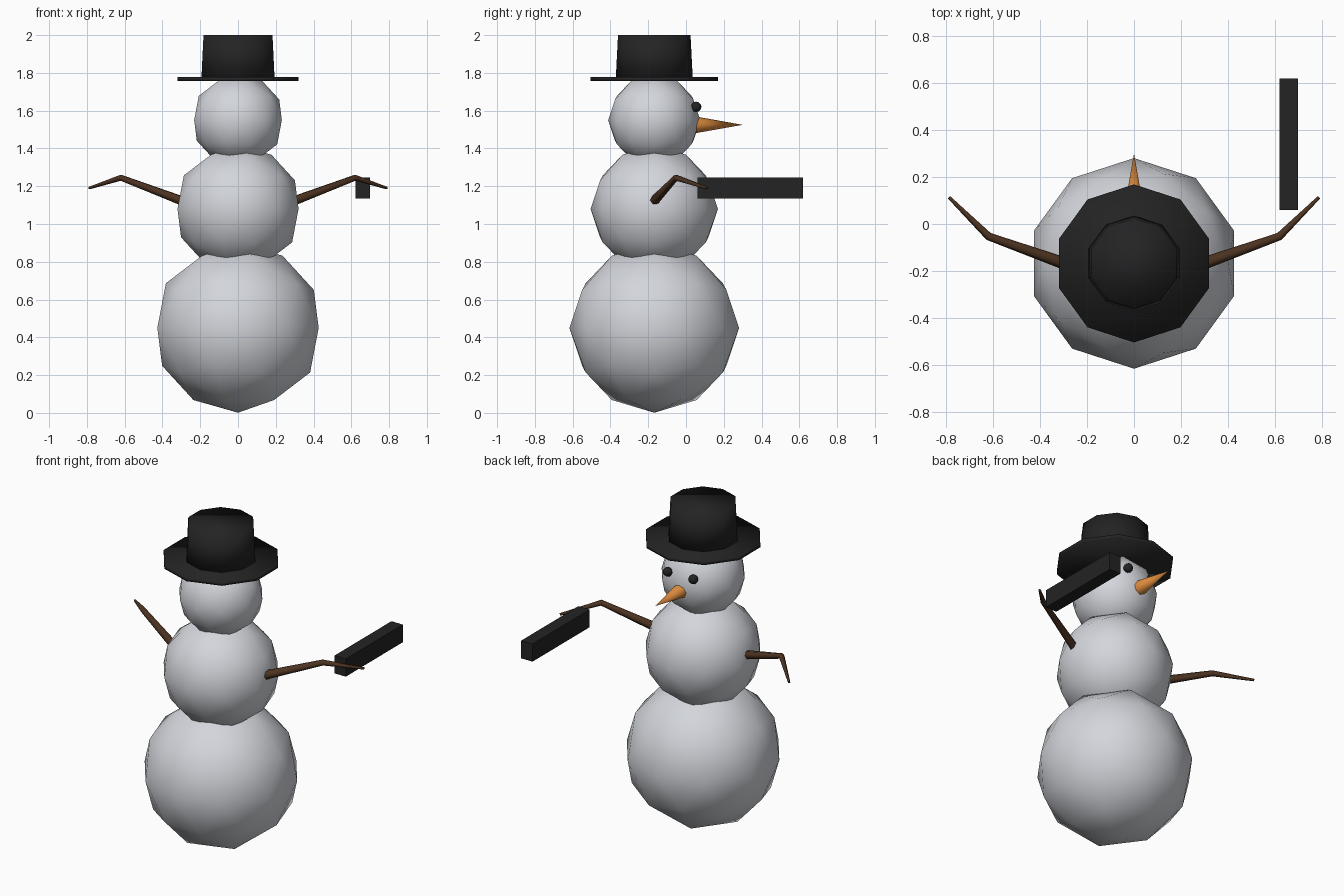
import bpy
import math

default = bpy.data.objects.get("Cube")
if default:
    bpy.data.objects.remove(default, do_unlink=True)

BODY_Y = -0.168  # the body stack stands behind the centre line


def make_material(name, color):
    mat = bpy.data.materials.new(name)
    mat.use_nodes = True
    mat.diffuse_color = (*color, 1)
    mat.node_tree.nodes["Principled BSDF"].inputs["Base Color"].default_value = (*color, 1)
    return mat


snow = make_material("snow", (0.65, 0.67, 0.71))
black = make_material("black", (0.017, 0.017, 0.017))
wood = make_material("brown wood", (0.075, 0.033, 0.015))
orange = make_material("carrot orange", (0.7, 0.25, 0.045))


def finish(name, mat, angle=None):
    """Name and colour the active object; smooth edges below the angle."""
    obj = bpy.context.object
    obj.name = name
    obj.data.materials.append(mat)
    if angle is not None:
        bpy.ops.object.shade_smooth_by_angle(angle=math.radians(angle))
    return obj


def ball(name, radius, location, mat):
    bpy.ops.mesh.primitive_ico_sphere_add(subdivisions=2, radius=radius, location=location)
    return finish(name, mat, 60)


def tapered(name, sides, r1, r2, depth, location, mat, angle, tilt=0):
    bpy.ops.mesh.primitive_cone_add(vertices=sides, radius1=r1, radius2=r2, depth=depth,
                                    location=location, rotation=(tilt, 0, 0))
    return finish(name, mat, angle)


# Three stacked snowballs
ball("lower_body", 0.449, (0, BODY_Y, 0.45), snow)
ball("upper_body", 0.337, (0, BODY_Y, 1.08), snow)
ball("head", 0.244, (0, BODY_Y, 1.55), snow)

# Ten-sided hat
tapered("hat_brim", 10, 0.337, 0.337, 0.02, (0, BODY_Y, 1.767), black, 180)
tapered("hat_crown", 10, 0.204, 0.192, 0.235, (0, BODY_Y, 1.8825), black, 180)

# Carrot nose pointing along +y
tapered("nose", 8, 0.046, 0, 0.26, (0, 0.17, 1.525), orange, 60, -math.pi / 2)

# Eyes and stick arms, one of each per side
for side, x in (("left", 1), ("right", -1)):
    ball(f"{side}_eye", 0.028, (x * 0.088, 0.054, 1.62), black)

    stick = bpy.data.curves.new(f"{side}_arm", "CURVE")
    stick.dimensions = "3D"
    stick.bevel_depth = 1
    stick.bevel_resolution = 1
    stick.use_fill_caps = True
    spline = stick.splines.new("POLY")
    path = [((0.25, -0.185, 1.105), 0.028),
            ((0.62, -0.053, 1.245), 0.017),
            ((0.788, 0.113, 1.19), 0.007)]
    spline.points.add(len(path) - 1)
    for point, ((px, py, pz), radius) in zip(spline.points, path):
        point.co = (x * px, py, pz, 1)
        point.radius = radius
    stick.materials.append(wood)
    bpy.context.collection.objects.link(bpy.data.objects.new(f"{side}_arm", stick))

# Long block held at the left hand
bpy.ops.mesh.primitive_cube_add(size=1, location=(0.66, 0.34, 1.19))
block = finish("held_block", black)
block.scale = (0.078, 0.56, 0.11)
